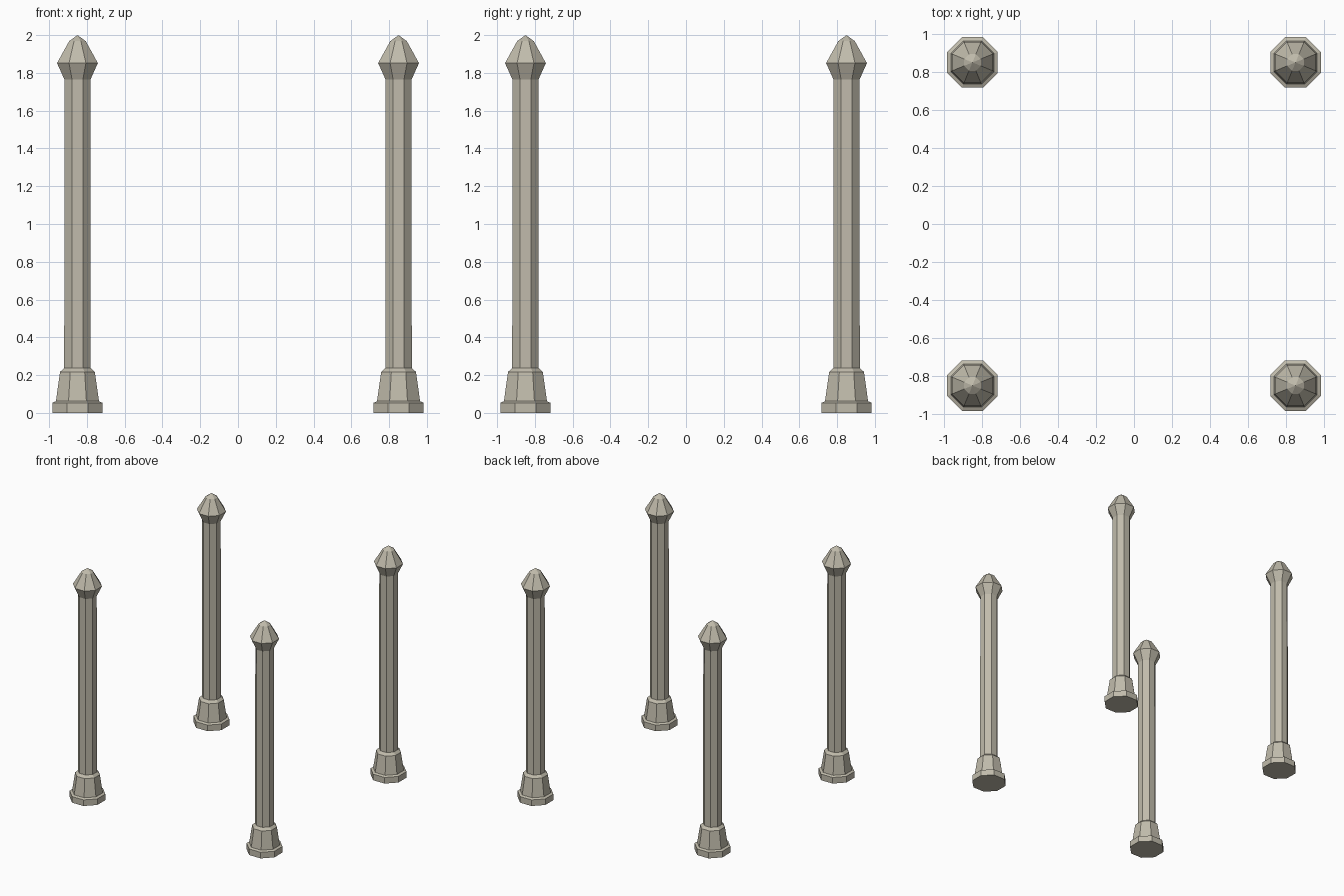
import bpy, bmesh, math

if "Cube" in bpy.data.objects:
    bpy.data.objects.remove(bpy.data.objects["Cube"])

stone = bpy.data.materials.new("warm grey stone")
stone.diffuse_color = (0.53, 0.50, 0.41, 1)
stone.use_nodes = True
stone.node_tree.nodes["Principled BSDF"].inputs["Base Color"].default_value = stone.diffuse_color

SIDES = 8
FLAT = math.cos(math.pi / SIDES)   # flat distance / corner radius


def lathe(name, profile, x, y):
    """Octagonal solid from (flat distance, z) pairs; flats face the axes."""
    bm = bmesh.new()
    rings = []
    for r, z in profile:
        if r == 0:
            rings.append([bm.verts.new((0, 0, z))])
            continue
        ring = []
        for i in range(SIDES):
            a = (i + 0.5) * 2 * math.pi / SIDES
            ring.append(bm.verts.new((r / FLAT * math.cos(a), r / FLAT * math.sin(a), z)))
        rings.append(ring)
    for lo, hi in zip(rings, rings[1:]):
        for i in range(SIDES):
            j = (i + 1) % SIDES
            if len(hi) == 1:
                bm.faces.new((lo[i], lo[j], hi[0]))
            else:
                bm.faces.new((lo[i], lo[j], hi[j], hi[i]))
    bm.faces.new(rings[0][::-1])
    if len(rings[-1]) > 1:
        bm.faces.new(rings[-1])
    mesh = bpy.data.meshes.new(name)
    bm.to_mesh(mesh)
    bm.free()
    mesh.materials.append(stone)
    obj = bpy.data.objects.new(name, mesh)
    obj.location = (x, y, 0)
    bpy.context.collection.objects.link(obj)


# Plinth, tapered foot, shaft and bud-shaped finial in one profile
POST = [(0.133, 0), (0.133, 0.053), (0.114, 0.062), (0.092, 0.217),
        (0.070, 0.238), (0.069, 1.765), (0.108, 1.852), (0.044, 1.968), (0, 2.0)]

for side, x in (("left", -0.85), ("right", 0.85)):
    for end, y in (("front", -0.85), ("back", 0.85)):
        lathe(f"{end}_{side}_post", POST, x, y)
